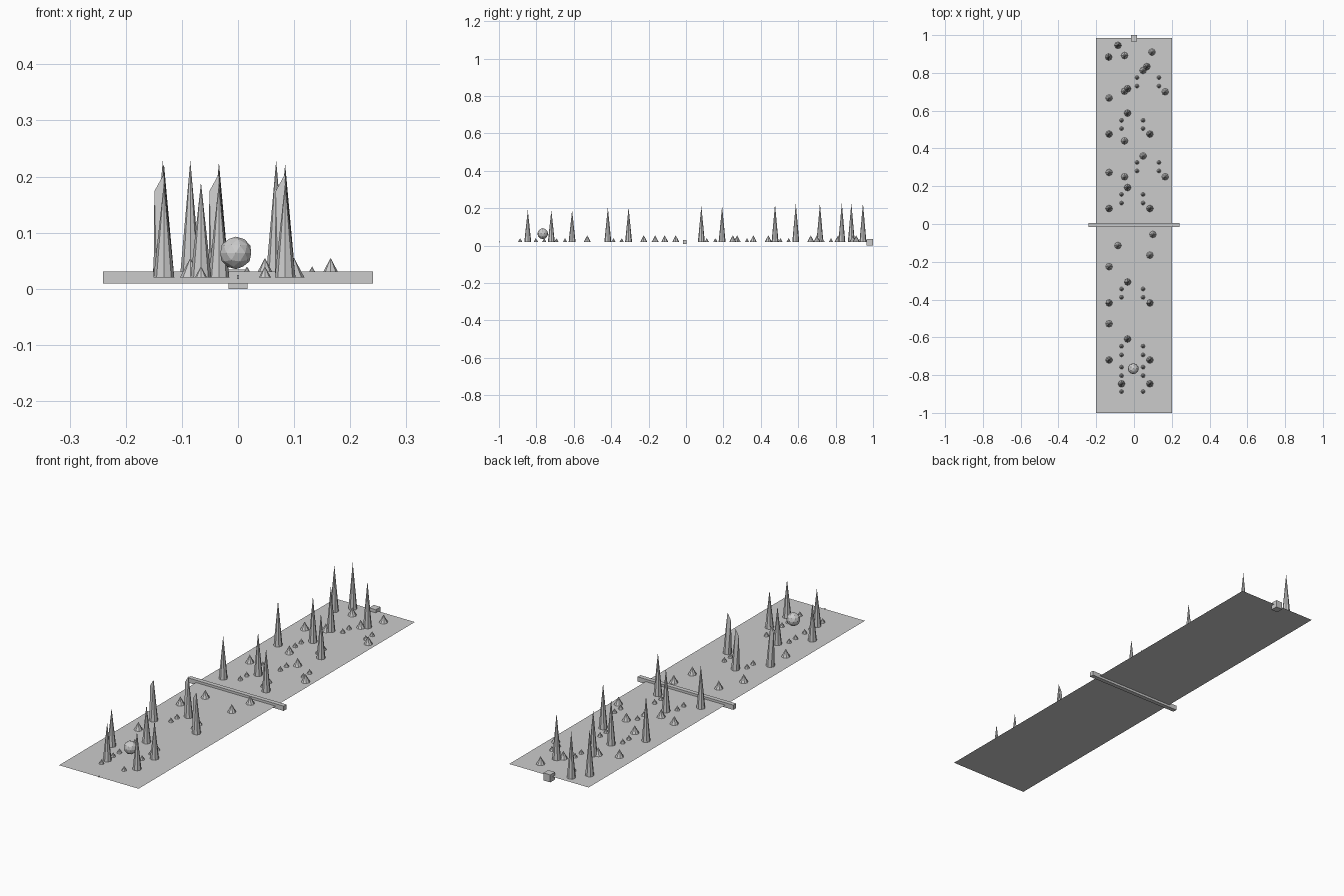
import bpy
from math import sin, cos, pi

if "Cube" in bpy.data.objects:
    bpy.data.objects.remove(bpy.data.objects["Cube"])

GROUND = 0.02
SIDES = 8


def cone(name, x, y, radius, height, shoulder=None):
    """Low-poly cone; shoulder = height of a bulged point on its -x side."""
    ring = [(radius * cos(2 * pi * i / SIDES), radius * sin(2 * pi * i / SIDES), 0)
            for i in range(SIDES)]
    verts = ring + [(0, 0, height)]
    faces = [tuple(reversed(range(SIDES)))]
    left = SIDES // 2
    if shoulder:
        verts.append((-radius * 0.92, 0, shoulder))
    for i in range(SIDES):
        j = (i + 1) % SIDES
        if shoulder and left in (i, j):
            faces.append((i, j, SIDES + 1))
            faces.append((i, SIDES + 1, SIDES) if j == left else (SIDES + 1, j, SIDES))
        else:
            faces.append((i, j, SIDES))
    mesh = bpy.data.meshes.new(name)
    mesh.from_pydata(verts, [], faces)
    ob = bpy.data.objects.new(name, mesh)
    ob.location = (x, y, GROUND)
    bpy.context.collection.objects.link(ob)


def box(name, loc, size):
    bpy.ops.mesh.primitive_cube_add(size=1, location=loc)
    ob = bpy.context.object
    ob.name = name
    ob.scale = size


# Flat ground strip
bpy.ops.mesh.primitive_plane_add(size=1, location=(0, -0.0075, GROUND))
ground = bpy.context.object
ground.name = "ground_strip"
ground.scale = (0.4, 1.985, 1)

# Crossbar, end block and tiny front marker
box("crossbar", (0, -0.006, 0.02), (0.482, 0.02, 0.0215))
box("end_block", (0, 0.983, 0.017), (0.034, 0.034, 0.034))
box("front_marker", (0, -0.998, 0.021), (0.003, 0.004, 0.007))

# Faceted ball
bpy.ops.mesh.primitive_ico_sphere_add(subdivisions=2, radius=0.029,
                                      location=(-0.004, -0.766, 0.064))
bpy.context.object.name = "ball"

# Tall spikes: x, y, top height
tall = [(-0.085, 0.946, 0.229), (-0.134, 0.884, 0.229), (0.068, 0.833, 0.229),
        (-0.034, 0.716, 0.226), (-0.034, 0.587, 0.226),
        (-0.132, 0.476, 0.223), (0.084, 0.476, 0.223),
        (-0.034, 0.193, 0.213), (-0.132, 0.082, 0.213), (0.084, 0.082, 0.213),
        (-0.034, -0.609, 0.19), (-0.132, -0.72, 0.19), (0.084, -0.72, 0.19),
        (-0.066, -0.846, 0.19), (0.084, -0.846, 0.19)]
for x, y, top in tall:
    cone("tall_spike", x, y, 0.0185, top - GROUND)

# Spikes with a bulged shoulder
for x, y in [(-0.034, -0.307), (-0.132, -0.418), (0.084, -0.418)]:
    cone("shouldered_spike", x, y, 0.0185, 0.185, 0.154)

# Medium cones
medium = [(-0.05, 0.892), (0.095, 0.91), (0.048, 0.813), (-0.132, 0.667),
          (0.165, 0.70), (-0.05, 0.703), (-0.05, 0.44), (0.048, 0.36),
          (-0.132, 0.273), (0.165, 0.25), (-0.05, 0.25), (0.1, -0.055),
          (-0.085, -0.114), (0.084, -0.165), (-0.132, -0.226), (-0.132, -0.528)]
for x, y in medium:
    cone("medium_cone", x, y, 0.0185, 0.035)

# Small cones in paired rows
narrow, wide = (-0.066, 0.048), (0.016, 0.132)
rows = [(wide, (0.775, 0.73, 0.326, 0.281)),
        (narrow, (0.549, 0.505, 0.157, 0.111, -0.344, -0.388,
                  -0.647, -0.693, -0.758, -0.803, -0.887))]
for xs, ys in rows:
    for y in ys:
        for x in xs:
            cone("small_cone", x, y, 0.011, 0.02)
